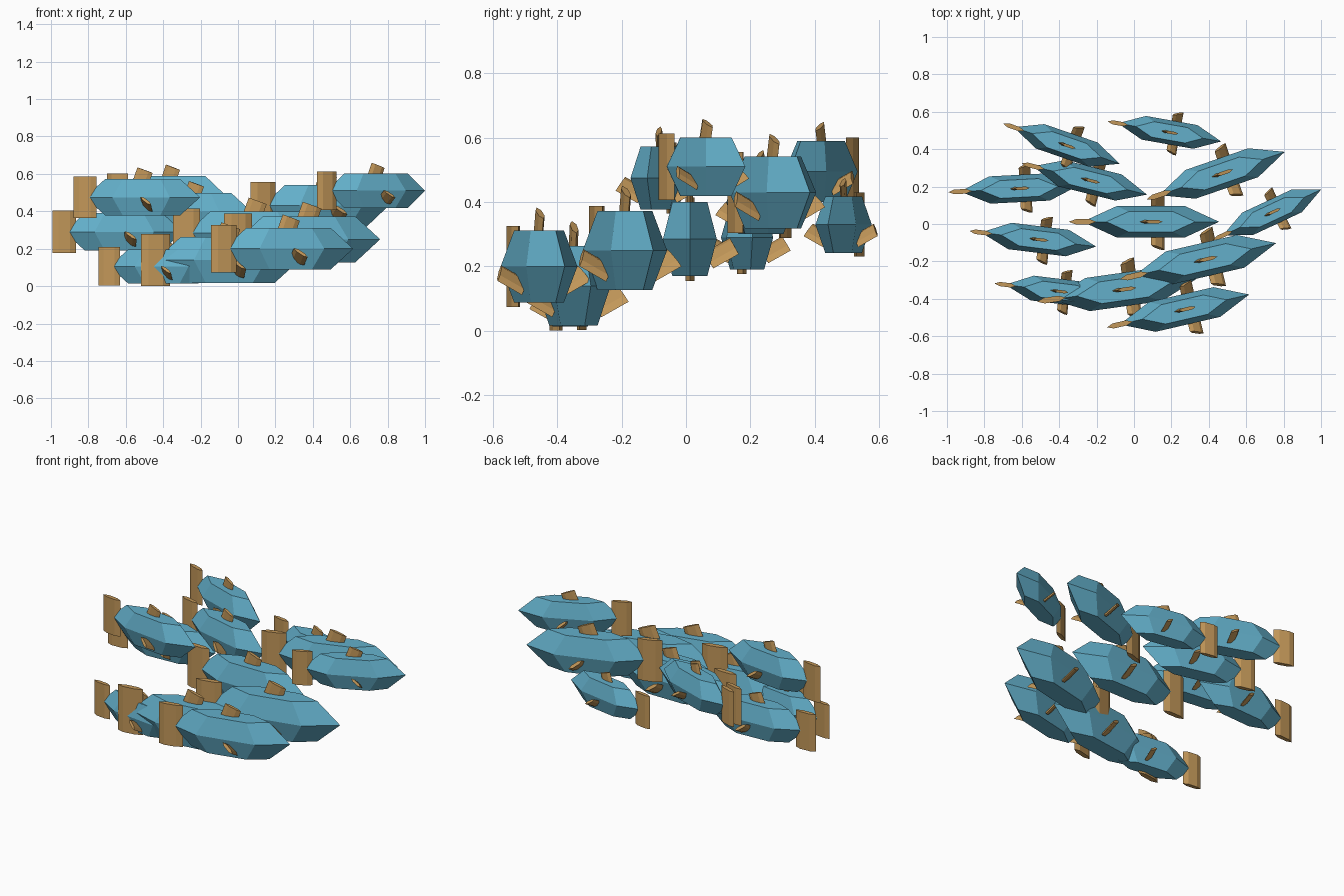
import bpy, bmesh, math
from mathutils import Matrix, Vector

cube = bpy.data.objects.get("Cube")
if cube:
    bpy.data.objects.remove(cube, do_unlink=True)


def material(name, rgb):
    m = bpy.data.materials.new(name)
    m.diffuse_color = (*rgb, 1)
    m.use_nodes = True
    bsdf = next(n for n in m.node_tree.nodes if n.type == 'BSDF_PRINCIPLED')
    bsdf.inputs["Base Color"].default_value = (*rgb, 1)
    return m


BLUE = material("sea blue", (0.125, 0.43, 0.59))
TAN = material("golden tan", (0.54, 0.31, 0.10))


def hex_stack(name, rings, mat):
    """Six-sided solid from (height, half length, half width) rings."""
    bm = bmesh.new()
    loops = []
    for z, a, b in rings:
        loops.append([bm.verts.new((a * math.cos(math.radians(60 * i)),
                                    b * math.sin(math.radians(60 * i)), z))
                      for i in range(6)])
    for lo, hi in zip(loops, loops[1:]):
        for i in range(6):
            j = (i + 1) % 6
            bm.faces.new((lo[i], lo[j], hi[j], hi[i]))
    bm.faces.new(loops[0][::-1])
    bm.faces.new(loops[-1])
    bmesh.ops.recalc_face_normals(bm, faces=bm.faces)
    me = bpy.data.meshes.new(name)
    bm.to_mesh(me)
    bm.free()
    me.materials.append(mat)
    return me


# Shared meshes, for a fish of half length 1
TOP = 0.65
W = 0.265
body_mesh = hex_stack("body", [(-0.315, TOP, W * TOP), (0, 1, W),
                               (0.315, TOP, W * TOP)], BLUE)
fin_mesh = hex_stack("fin", [(-0.5, 0.5, 0.5), (0.5, 0.5, 0.5)], TAN)


def place(name, mesh, matrix):
    ob = bpy.data.objects.new(name, mesh)
    bpy.context.scene.collection.objects.link(ob)
    ob.matrix_world = matrix
    return ob


def fin_matrix(centre, chord, span, size):
    """Fin frame: chord along x, thickness along y, span along z."""
    x = Vector(chord).normalized()
    z = Vector(span)
    z = (z - x * z.dot(x)).normalized()
    y = z.cross(x)
    rot = Matrix((x, y, z)).transposed().to_4x4()
    return Matrix.Translation(centre) @ rot @ Matrix.Diagonal((*size, 1))


tail = fin_matrix((-1, 0, 0), (1, 0, 0), (0, 0, 1), (0.40, 0.09, 0.71))
dorsal = fin_matrix((0.0, 0, 0.35), (0.94, 0, -0.34), (0.34, 0, 0.94),
                    (0.28, 0.06, 0.25))


def side_fin(s):
    return fin_matrix((0.10, 0.27 * s, -0.12), (0.78, 0.30 * s, -0.55),
                      (0.1, 0.9 * s, 0.42), (0.25, 0.06, 0.25))


# The school: x, y, z, half length, yaw in degrees
SCHOOL = [
    (0.19, 0.49, 0.33, 0.28, -10),
    (-0.36, 0.42, 0.495, 0.30, -19),
    (-0.612, 0.19, 0.29, 0.318, 3),
    (-0.235, 0.233, 0.40, 0.314, -14),
    (0.47, 0.27, 0.43, 0.355, 19),
    (0.738, 0.062, 0.51, 0.29, 25),
    (0.09, 0.012, 0.285, 0.365, 0),
    (-0.51, -0.083, 0.475, 0.31, -7),
    (0.38, -0.19, 0.25, 0.39, 13),
    (-0.40, -0.36, 0.105, 0.29, -7),
    (-0.055, -0.35, 0.14, 0.39, 8),
    (0.27, -0.457, 0.20, 0.355, 13),
]
for i, (x, y, z, size, yaw) in enumerate(SCHOOL, 1):
    frame = (Matrix.Translation((x, y, z))
             @ Matrix.Rotation(math.radians(yaw), 4, 'Z')
             @ Matrix.Scale(size, 4))
    place(f"fish_{i}_body", body_mesh, frame)
    place(f"fish_{i}_tail_fin", fin_mesh, frame @ tail)
    place(f"fish_{i}_dorsal_fin", fin_mesh, frame @ dorsal)
    place(f"fish_{i}_left_side_fin", fin_mesh, frame @ side_fin(1))
    place(f"fish_{i}_right_side_fin", fin_mesh, frame @ side_fin(-1))
